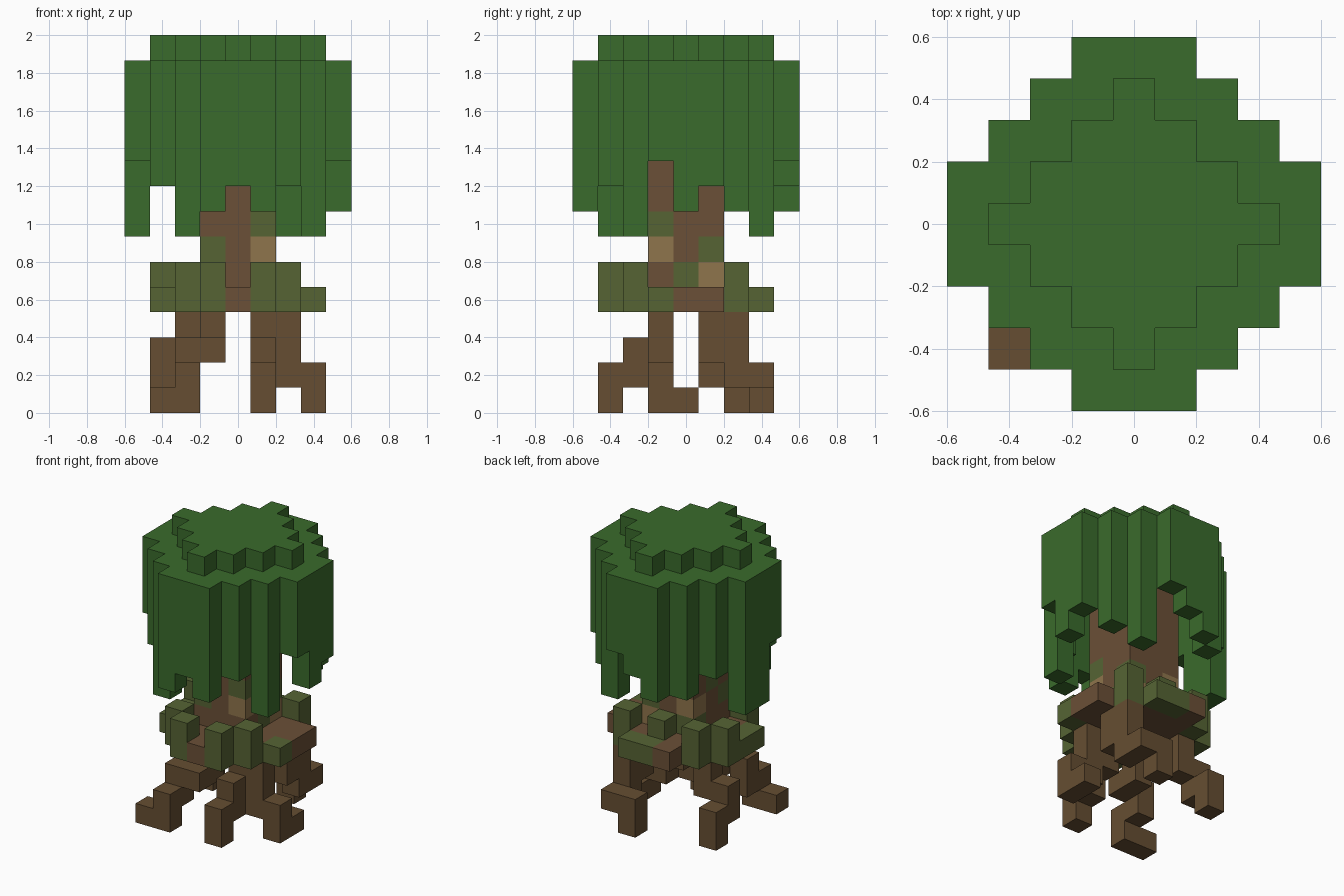
import bpy, bmesh
from mathutils import Vector
from itertools import product

if "Cube" in bpy.data.objects:
    bpy.data.objects.remove(bpy.data.objects["Cube"], do_unlink=True)

U = 2 / 15  # edge of one block


def make_material(name, rgb):
    m = bpy.data.materials.new(name)
    m.use_nodes = True
    m.diffuse_color = (*rgb, 1)
    m.node_tree.nodes["Principled BSDF"].inputs["Base Color"].default_value = (*rgb, 1)
    return m


LEAF, MOSS, ROOT, BARK, TAN = range(5)
MATERIALS = [
    make_material("leaf green", (0.042, 0.147, 0.025)),
    make_material("moss olive", (0.093, 0.127, 0.034)),
    make_material("root brown", (0.133, 0.076, 0.032)),
    make_material("bark brown", (0.147, 0.080, 0.038)),
    make_material("pale wood", (0.275, 0.178, 0.072)),
]


def column(x, y, low, high, mat):
    """Stack of blocks from layer low up to (not including) layer high."""
    return {(x, y, z): mat for z in range(low, high)}


def build(name, cells):
    """Skin a set of blocks, leaving out the faces between neighbours."""
    bm = bmesh.new()
    for cell, mat in cells.items():
        c = Vector(cell) + Vector((0, 0, 0.5))
        for axis, sign in product(range(3), (-1, 1)):
            n = Vector((0, 0, 0))
            n[axis] = sign
            if tuple(int(a + b) for a, b in zip(cell, n)) in cells:
                continue
            u = Vector((0, 0, 0))
            u[(axis + 1) % 3] = 0.5
            v = n.cross(u)
            corners = [c + n / 2 + p for p in (-u - v, u - v, u + v, v - u)]
            face = bm.faces.new([bm.verts.new(p * U) for p in corners])
            face.material_index = mat
    bmesh.ops.remove_doubles(bm, verts=bm.verts, dist=U / 100)
    # Merge flat areas of one colour into clean faces
    bmesh.ops.dissolve_limit(bm, angle_limit=0.01, verts=bm.verts, edges=bm.edges,
                             delimit={'MATERIAL'})
    mesh = bpy.data.meshes.new(name)
    bm.to_mesh(mesh)
    bm.free()
    for m in MATERIALS:
        mesh.materials.append(m)
    obj = bpy.data.objects.new(name, mesh)
    bpy.context.collection.objects.link(obj)
    return obj


# Canopy: flat disc with a smaller diamond on top
REACH = {0: 4, 1: 4, 2: 3, 3: 2, 4: 1}
canopy = {}
for x, y in product(range(-4, 5), repeat=2):
    if abs(x) <= REACH[abs(y)]:
        canopy[x, y, 13] = LEAF
        if abs(x) + abs(y) <= 3:
            canopy[x, y, 14] = LEAF

# Hanging leaf curtain: lowest layer of each strand round the rim
FRONT, BACK = (8, 9, 8), (8, 9, 10)
RIGHT, LEFT = (10, 7, 7), (10, 8, 9)
strands = {(-2, -3): 7, (2, -3): 9, (-3, -2): 9, (3, -2): 7,
           (-3, 2): 9, (3, 2): 8, (-2, 3): 8, (2, 3): 7}
for i in (-1, 0, 1):
    strands[i, -4] = FRONT[i + 1]
    strands[i, 4] = BACK[i + 1]
    strands[-4, i] = RIGHT[i + 1]
    strands[4, i] = LEFT[i + 1]
for (x, y), low in strands.items():
    canopy.update(column(x, y, low, 14, LEAF))
build("leaf_canopy", canopy)

# Trunk: square column with mossy and bare patches
trunk = {}
for x, y in product((-1, 0, 1), repeat=2):
    trunk.update(column(x, y, 5, 13, BARK))
for cell in [(1, 0, 5), (1, 1, 6), (1, -1, 7), (-1, -1, 6), (-1, 1, 5), (-1, 0, 7)]:
    trunk[cell] = MOSS
for cell in [(1, -1, 6), (1, 1, 5), (-1, 1, 6)]:
    trunk[cell] = TAN
build("trunk", trunk)

# Base: bark slab with a mossy rim
base = {}
for x, y in product(range(-3, 4), repeat=2):
    ax, ay = abs(x), abs(y)
    if max(ax, ay) <= 2 or min(ax, ay) <= 1:
        rim = max(ax, ay) == 3 or ax == ay == 2
        base[x, y, 4] = MOSS if rim else BARK
for x, y in [(0, -3), (3, 0), (3, 1), (-1, 3)]:
    base[x, y, 4] = BARK
# Moss tufts standing on the rim
for x, y in [(1, -3), (-1, -3), (2, -2), (-2, -2), (2, 2), (-2, 2), (-3, 1), (0, 2)]:
    base[x, y, 5] = MOSS
build("mossy_base", base)

# Roots: stepped columns, listed as x, y, low, high from foot to base
ROOTS = {
    "root_front": [(1, -3, 0, 2), (1, -2, 1, 3), (1, -1, 2, 4)],
    "root_front_right": [(-3, -3, 0, 1), (-2, -3, 0, 2), (-2, -2, 1, 3),
                         (-1, -2, 2, 3), (-1, -1, 2, 4)],
    "root_left": [(3, 0, 0, 1), (3, -1, 0, 2), (2, -1, 1, 4)],
    "root_back_left": [(1, 3, 0, 2), (2, 3, 1, 2), (2, 2, 1, 4), (2, 1, 2, 4)],
    "root_back_right": [(-3, 2, 0, 2), (-3, 1, 1, 3), (-2, 1, 2, 4)],
}
for name, steps in ROOTS.items():
    cells = {}
    for x, y, low, high in steps:
        cells.update(column(x, y, low, high, ROOT))
    build(name, cells)
